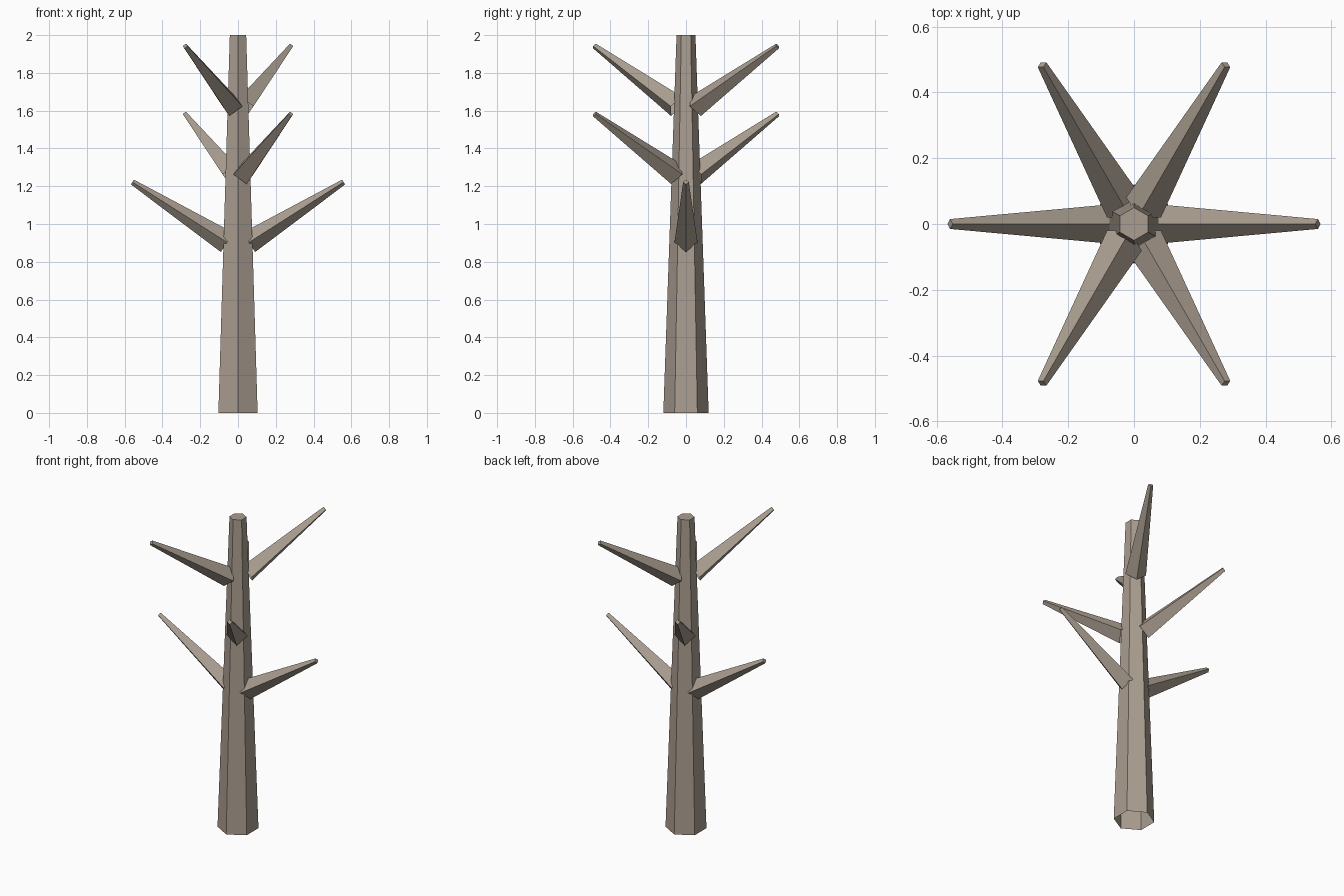
import bpy, bmesh
from math import radians, sin, cos, tau
from mathutils import Vector

if "Cube" in bpy.data.objects:
    bpy.data.objects.remove(bpy.data.objects["Cube"])

# Grey-brown bark
bark = bpy.data.materials.new("bark")
bark.diffuse_color = (0.40, 0.34, 0.28, 1)
bark.use_nodes = True
bark.node_tree.nodes["Principled BSDF"].inputs["Base Color"].default_value = bark.diffuse_color


def tapered(name, start, end, r0, r1, sides, u, v):
    """Tapered prism with open base and capped tip; first corner lies along u."""
    bm = bmesh.new()
    rings = []
    for centre, r in ((start, r0), (end, r1)):
        rings.append([bm.verts.new(centre + r * (cos(tau * i / sides) * u + sin(tau * i / sides) * v))
                      for i in range(sides)])
    low, high = rings
    for i in range(sides):
        j = (i + 1) % sides
        bm.faces.new((low[i], low[j], high[j], high[i]))
    bm.faces.new(high)
    mesh = bpy.data.meshes.new(name)
    bm.to_mesh(mesh)
    bm.free()
    mesh.materials.append(bark)
    obj = bpy.data.objects.new(name, mesh)
    bpy.context.collection.objects.link(obj)
    return obj


# Hexagonal trunk with corners on the y axis
tapered("trunk", Vector((0, 0, 0)), Vector((0, 0, 2)), 0.12, 0.05, 6,
        Vector((0, 1, 0)), Vector((-1, 0, 0)))

# Three tiers of opposite branches, each a diamond section rising outwards
for tier, angle in enumerate((0, 120, 240)):
    for side in (0, 180):
        a = radians(angle + side)
        out = Vector((cos(a), sin(a), 0))
        lift = Vector((0, 0, 0.36 * tier))
        start = out * 0.058 + Vector((0, 0, 0.903)) + lift
        end = out * 0.559 + Vector((0, 0, 1.222)) + lift
        axis = (end - start).normalized()
        across = Vector((-sin(a), cos(a), 0))
        tapered(f"branch_{tier + 1}_{'a' if side == 0 else 'b'}", start, end,
                0.061, 0.015, 4, across, axis.cross(across))
